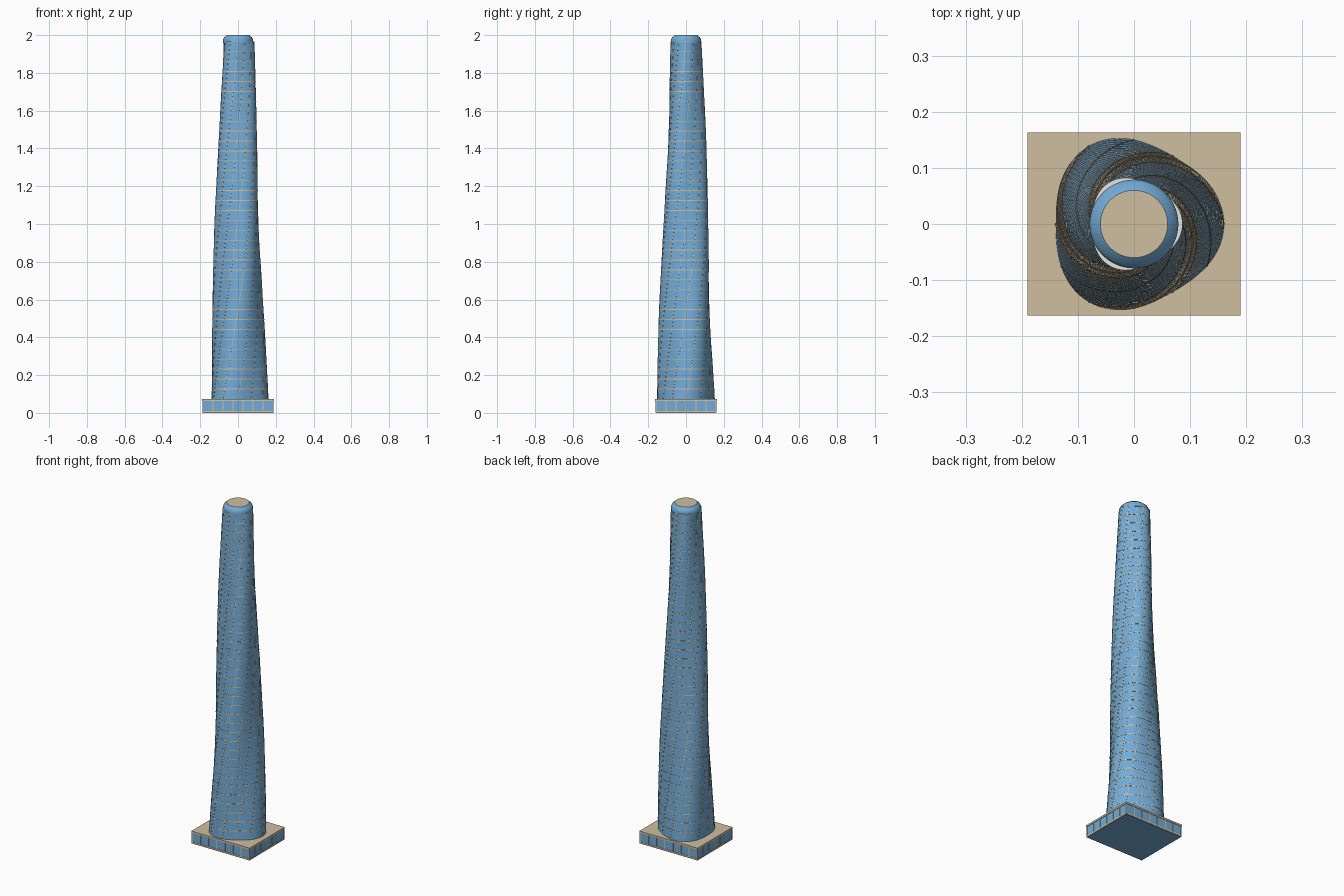
import bpy, bmesh
from math import sin, cos, pi, radians

cube = bpy.data.objects.get("Cube")
if cube:
    bpy.data.objects.remove(cube, do_unlink=True)


def material(name, rgb):
    m = bpy.data.materials.new(name)
    m.use_nodes = True
    m.diffuse_color = (*rgb, 1)
    m.node_tree.nodes["Principled BSDF"].inputs["Base Color"].default_value = (*rgb, 1)
    return m


GLASS = material("blue glass", (0.17, 0.41, 0.68))
STONE = material("tan stone", (0.62, 0.52, 0.35))
DECK = material("pale roof deck", (0.80, 0.78, 0.72))

BASE, TOP, FLOORS, SIDES = 0.0745, 1.9645, 36, 96
STEP = (TOP - BASE) / FLOORS


def finish(name, bm, mats, smooth=False):
    bmesh.ops.recalc_face_normals(bm, faces=bm.faces)
    mesh = bpy.data.meshes.new(name)
    bm.to_mesh(mesh)
    bm.free()
    for m in mats:
        mesh.materials.append(m)
    obj = bpy.data.objects.new(name, mesh)
    bpy.context.collection.objects.link(obj)
    if smooth:
        bpy.ops.object.select_all(action='DESELECT')
        obj.select_set(True)
        bpy.context.view_layer.objects.active = obj
        bpy.ops.object.shade_smooth_by_angle(angle=radians(35))
    return obj


def tower_point(angle, z, out=0.0):
    """Point on the rounded triangle that shrinks and twists with height."""
    t = (z - BASE) / (TOP - BASE)
    r = (0.15 - 0.07 * t) * (1 + 0.07 * cos(3 * angle)) + out
    a = angle + radians(120) * t
    return (r * cos(a), r * sin(a), z)


def loft(bm, rings):
    """Skin closed rings of points and cap both ends."""
    loops = [[bm.verts.new(p) for p in ring] for ring in rings]
    n = len(loops[0])
    for low, high in zip(loops, loops[1:]):
        for i in range(n):
            j = (i + 1) % n
            bm.faces.new((low[i], low[j], high[j], high[i]))
    bm.faces.new(loops[0][::-1])
    return bm.faces.new(loops[-1])


def tower_ring(z, out=0.0):
    return [tower_point(2 * pi * i / SIDES, z, out) for i in range(SIDES)]


def circle(r, z):
    return [(r * cos(2 * pi * i / SIDES), r * sin(2 * pi * i / SIDES), z) for i in range(SIDES)]


def box(bm, x0, x1, y0, y1, z0, z1):
    return loft(bm, [[(x0, y0, z), (x1, y0, z), (x1, y1, z), (x0, y1, z)] for z in (z0, z1)])


# Twisting glass shaft
bm = bmesh.new()
loft(bm, [tower_ring(BASE - 0.005 + 0.005 * (k > 0) + k * STEP) for k in range(FLOORS + 1)])
finish("tower_shaft", bm, [GLASS], True)

# Thin floor bands, the uppermost one carrying the roof deck
bm = bmesh.new()
for k in range(1, FLOORS + 1):
    z = BASE + k * STEP
    cap = loft(bm, [tower_ring(z - 0.002, 0.001), tower_ring(z + 0.002, 0.001)])
cap.material_index = 1
finish("floor_bands", bm, [STONE, DECK], True)

# Mullions that follow the twist
bm = bmesh.new()
for m in range(12):
    a = 2 * pi * m / 12
    rings = []
    for k in range(FLOORS + 1):
        z = BASE + k * STEP
        half = 0.0012 / (0.15 - 0.07 * k / FLOORS)
        rings.append([tower_point(a + s * half, z, out)
                      for s, out in ((-1, -0.002), (-1, 0.001), (1, 0.001), (1, -0.002))])
    loft(bm, rings)
finish("tower_mullions", bm, [STONE])

# Round crown with a flat stone lid
bm = bmesh.new()
lid = loft(bm, [circle(0.079, TOP - 0.005), circle(0.079, 1.978),
                circle(0.074, 1.988), circle(0.06, 2.0)])
lid.material_index = 1
finish("crown", bm, [GLASS, STONE], True)

# Podium: glass hall, roof slab, base trim and window mullions
HX, HY = 0.187, 0.16
bm = bmesh.new()
box(bm, -HX, HX, -HY, HY, 0, 0.068)
finish("podium_hall", bm, [GLASS])

bm = bmesh.new()
box(bm, -0.19, 0.19, -0.163, 0.163, 0.064, BASE)
finish("podium_roof", bm, [STONE])

bm = bmesh.new()
box(bm, -HX - 0.002, HX + 0.002, -HY - 0.002, HY + 0.002, 0.002, 0.011)
finish("podium_base_trim", bm, [STONE])

bm = bmesh.new()
W, D = 0.0025, 0.002
for i in range(8):
    x = (HX - W + D) * (2 * i / 7 - 1)
    for y in (-HY, HY):
        box(bm, x - W, x + W, y - D, y + D, 0.005, 0.066)
for i in range(7):
    y = (HY - W + D) * (2 * i / 6 - 1)
    for x in (-HX, HX):
        box(bm, x - D, x + D, y - W, y + W, 0.005, 0.066)
finish("podium_mullions", bm, [STONE])
